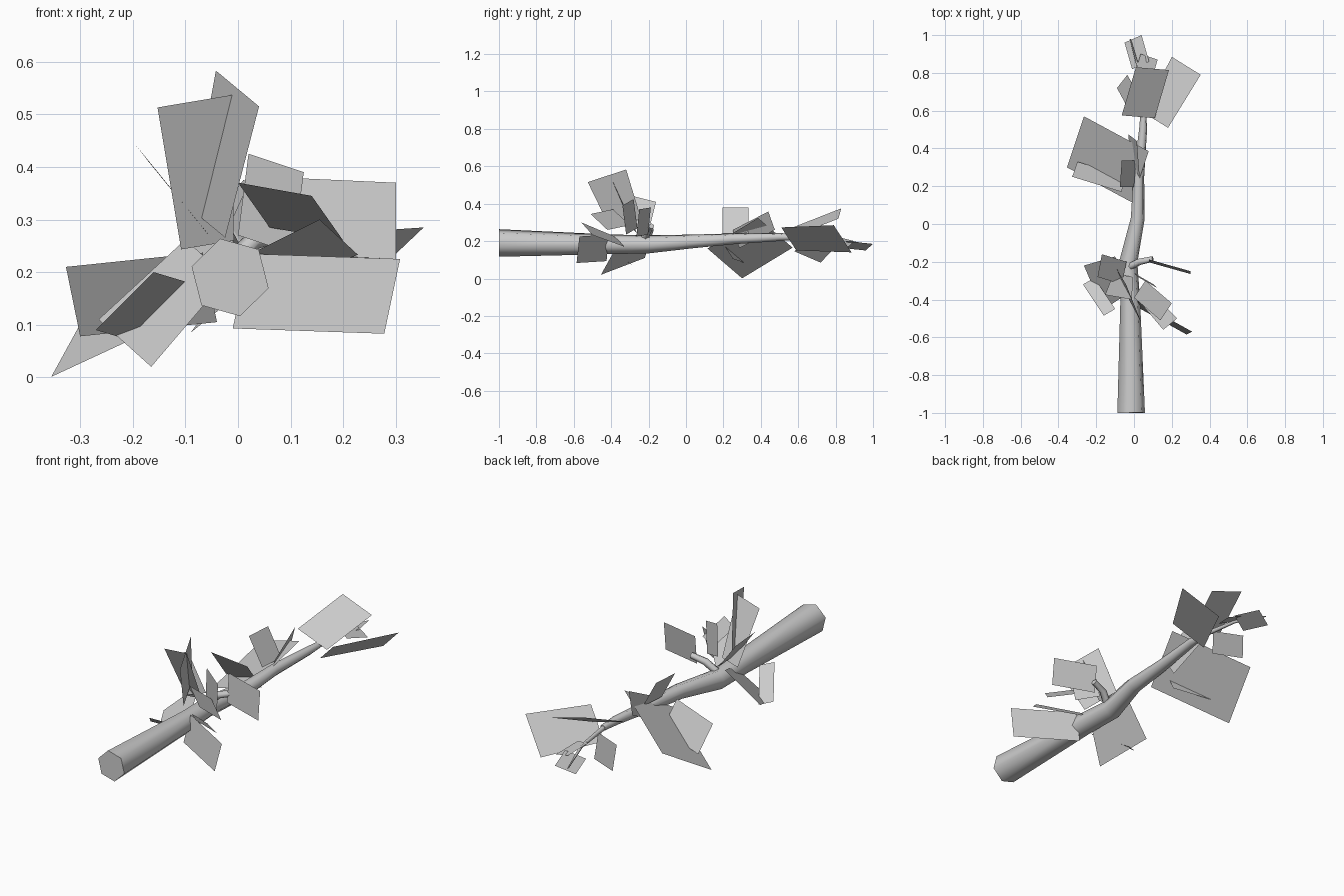
import bpy, bmesh, math
from mathutils import Vector

old = bpy.data.objects.get("Cube")
if old:
    bpy.data.objects.remove(old, do_unlink=True)

grey = bpy.data.materials.new("plain_grey")
grey.use_nodes = True
grey.diffuse_color = (0.6, 0.6, 0.6, 1)
grey.node_tree.nodes["Principled BSDF"].inputs["Base Color"].default_value = grey.diffuse_color


def finish(name, bm):
    mesh = bpy.data.meshes.new(name)
    bm.to_mesh(mesh)
    bm.free()
    mesh.materials.append(grey)
    obj = bpy.data.objects.new(name, mesh)
    bpy.context.collection.objects.link(obj)


def tube(name, path, sides=6, turn=0.25):
    """Tapered tube along (x, y, z, radius) stations, closed at both ends."""
    bm = bmesh.new()
    points = [Vector(p[:3]) for p in path]
    rings = []
    for i, station in enumerate(path):
        along = (points[min(i + 1, len(path) - 1)] - points[max(i - 1, 0)]).normalized()
        side = along.cross(Vector((0, 0, 1))).normalized()
        up = side.cross(along)
        ring = []
        for k in range(sides):
            angle = turn + math.tau * (k + 0.5) / sides
            offset = side * math.cos(angle) + up * math.sin(angle)
            ring.append(bm.verts.new(points[i] + offset * station[3]))
        rings.append(ring)
    for low, high in zip(rings, rings[1:]):
        for k in range(sides):
            j = (k + 1) % sides
            bm.faces.new((low[k], low[j], high[j], high[k])).smooth = True
    # Flat end caps with sharp rims
    for ring in (rings[0], rings[-1]):
        for edge in bm.faces.new(ring).edges:
            edge.smooth = False
    bmesh.ops.recalc_face_normals(bm, faces=bm.faces)
    finish(name, bm)


def leaf(name, tip_a, tip_b, root_b, root_width=1.0):
    """Flat four-sided leaf card; the last corner follows from the other three."""
    a, b, c = Vector(tip_a), Vector(tip_b), Vector(root_b)
    bm = bmesh.new()
    corners = (a, b, c, c + (a - b) * root_width)
    bm.faces.new([bm.verts.new(p) for p in corners])
    finish(name, bm)


# Main branch and its twigs
tube("branch", [
    (-.015, -1, .19, .076), (-.02, -.4, .183, .054), (-.03, -.2, .183, .05),
    (.02, .03, .198, .038), (.025, .25, .212, .03), (.048, .5, .222, .022),
    (.05, .6, .222, .015)])
tube("side_twig", [(-.03, -.23, .2, .02), (.03, -.2, .26, .018), (.1, -.185, .28, .015)])
tube("tip_twig", [(.05, .58, .222, .012), (.03, .8, .21, .008), (-.02, .98, .18, .003)])

# Upright leaves of the lower cluster
leaf("tall_left_leaf", (-.153, -.375, .513), (-.01, -.4, .537), (-.008, -.28, .26), .7)
leaf("tall_right_leaf", (.04, -.525, .515), (-.042, -.32, .583), (-.09, -.24, .32), .8)
leaf("leaning_left_leaf", (-.193, -.28, .44), (-.17, -.16, .41), (-.04, -.2, .25))
leaf("small_upright_leaf", (.125, -.34, .39), (.02, -.28, .425), (0, -.26, .27))
leaf("twig_leaf", (.3, -.25, .37), (.3, -.265, .225), (.08, -.203, .235))

# Spreading leaves of the lower cluster
leaf("low_left_leaf", (-.265, -.22, .11), (-.165, -.455, .02), (-.02, -.36, .19), .8)
leaf("front_left_leaf", (-.27, -.32, .09), (-.16, -.485, .2), (-.1, -.45, .182))
leaf("low_right_leaf", (.278, -.585, .083), (.308, -.57, .225), (.02, -.41, .235))
leaf("mid_right_leaf", (.155, -.56, .3), (.228, -.5, .233), (.06, -.33, .17), .8)
leaf("high_right_leaf", (0, -.39, .37), (.14, -.51, .345), (.2, -.42, .26))

# Leaves of the middle cluster
leaf("broad_left_leaf", (-.265, .57, .165), (-.355, .3, .001), (-.012, .115, .16))
leaf("hanging_left_leaf", (-.327, .25, .21), (-.3, .33, .078), (-.04, .25, .105))
leaf("small_middle_leaf", (-.065, .335, .38), (-.075, .195, .38), (0, .195, .24))
leaf("tilted_middle_leaf", (-.03, .475, .26), (.015, .44, .358), (.03, .25, .26))

# Leaves of the tip cluster
leaf("rising_tip_leaf", (.01, .83, .375), (.185, .815, .32), (.11, .56, .22))
leaf("broad_right_leaf", (.353, .79, .285), (.2, .885, .14), (.05, .59, .15), .85)
leaf("low_tip_leaf", (-.09, .72, .085), (-.035, .79, .16), (.04, .65, .22))
leaf("end_leaf", (-.05, .96, .15), (.04, 1, .185), (.08, .86, .2))
leaf("small_end_leaf", (.035, .9, .2), (.125, .87, .17), (.09, .75, .2))
